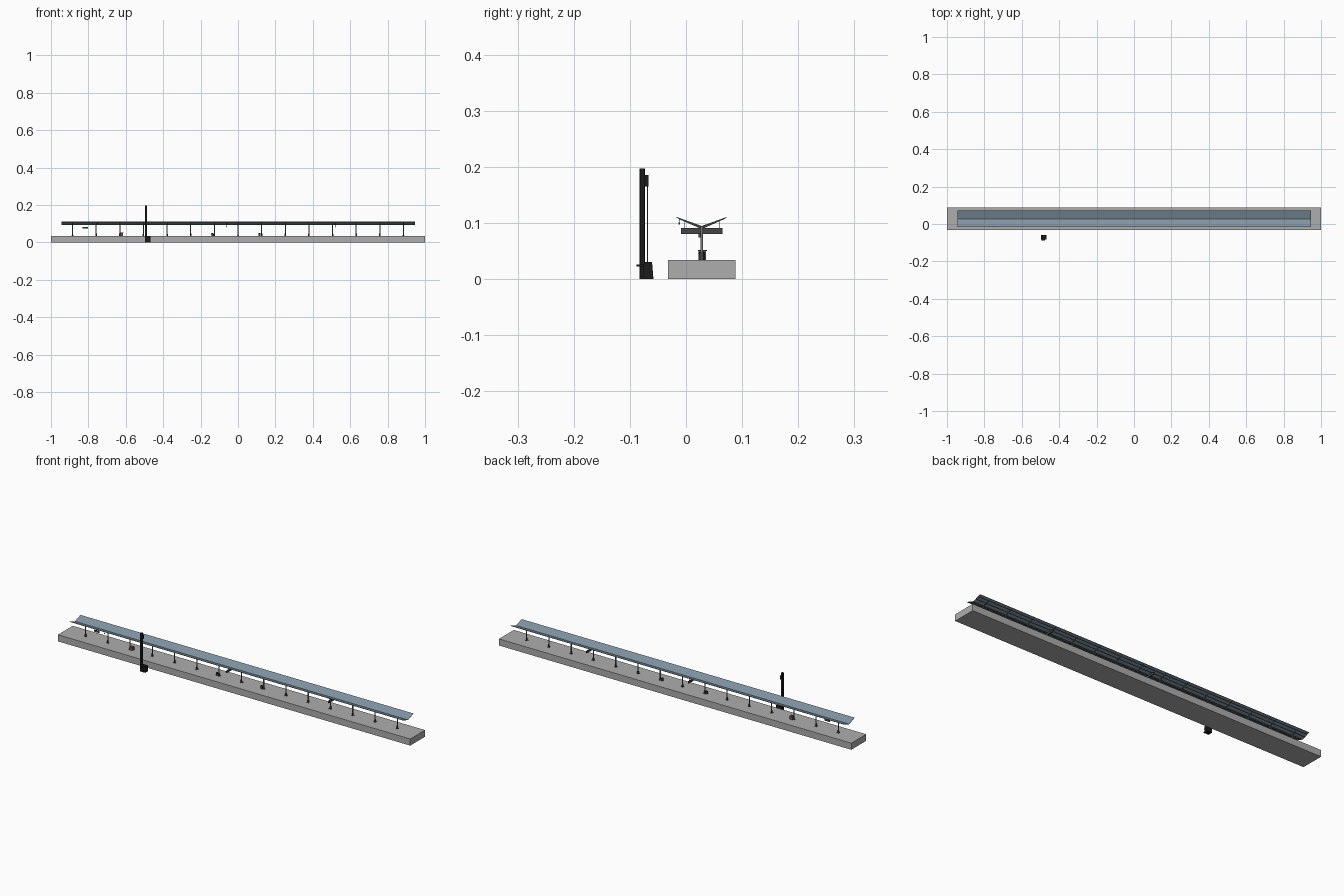
import bpy, bmesh, math
from mathutils import Vector

if "Cube" in bpy.data.objects:
    bpy.data.objects.remove(bpy.data.objects["Cube"])


def mat(name, c):
    m = bpy.data.materials.new(name)
    m.diffuse_color = (*c, 1)
    m.use_nodes = True
    m.node_tree.nodes["Principled BSDF"].inputs["Base Color"].default_value = m.diffuse_color
    return m


SLATE = mat("slate_roof", (0.22, 0.30, 0.36))
BLACK = mat("black_paint", (0.012, 0.012, 0.012))
DARK = mat("dark_metal", (0.06, 0.06, 0.06))
STEEL = mat("steel", (0.2, 0.2, 0.2))
WOOD = mat("brown", (0.16, 0.10, 0.05))
CONC = mat("concrete", (0.42, 0.42, 0.42))


def finish(name, bm, m):
    bmesh.ops.recalc_face_normals(bm, faces=bm.faces)
    me = bpy.data.meshes.new(name)
    bm.to_mesh(me)
    bm.free()
    ob = bpy.data.objects.new(name, me)
    bpy.context.collection.objects.link(ob)
    if m:
        me.materials.append(m)
    return ob


def box(name, x0, x1, y0, y1, z0, z1, m=None):
    bm = bmesh.new()
    bmesh.ops.create_cube(bm, size=1)
    for v in bm.verts:
        v.co = Vector(((x0 + x1) / 2 + v.co.x * (x1 - x0),
                       (y0 + y1) / 2 + v.co.y * (y1 - y0),
                       (z0 + z1) / 2 + v.co.z * (z1 - z0)))
    return finish(name, bm, m)


def prism(name, profile, x0, x1, m=None):
    """Extrude a (y, z) profile along x."""
    bm = bmesh.new()
    f = bm.faces.new([bm.verts.new((x0, y, z)) for y, z in profile])
    r = bmesh.ops.extrude_face_region(bm, geom=[f])
    for v in r["geom"]:
        if isinstance(v, bmesh.types.BMVert):
            v.co.x = x1
    return finish(name, bm, m)


def rod(name, a, b, r, m=None, r2=None, sides=12):
    a, b = Vector(a), Vector(b)
    bm = bmesh.new()
    bmesh.ops.create_cone(bm, cap_ends=True, segments=sides, radius1=r,
                          radius2=r if r2 is None else r2, depth=(b - a).length)
    q = (b - a).to_track_quat('Z', 'Y')
    for v in bm.verts:
        v.co = q @ v.co + (a + b) / 2
    ob = finish(name, bm, m)
    for p in ob.data.polygons:
        p.use_smooth = len(p.vertices) == 4
    return ob


CY = 0.028   # platform centre line
TOP = 0.034  # platform surface

# Platform slab
box("platform", -1, 1, -0.032, 0.088, 0, TOP, CONC)

# Butterfly canopy: thin V-shaped sheet
H, V, E, T = 0.0445, 0.0945, 0.1105, 0.0016
prism("canopy_roof", [(CY - H, E), (CY, V), (CY + H, E),
                      (CY + H, E - T), (CY, V - T), (CY - H, E - T)],
      -0.945, 0.945, SLATE)
# Purlins beneath the roof
for s in (-1, 1):
    for d in (0.016, 0.032):
        y = CY + s * d
        z = V + (E - V) * d / H - T
        box("canopy_purlin", -0.944, 0.944, y - 0.0007, y + 0.0007, z - 0.0012, z + 0.0005, DARK)

# Columns with foot plates and roof arms
for i in range(15):
    x = (i - 7) * 0.1264
    rod("column", (x, CY, TOP), (x, CY, V), 0.0026, STEEL)
    rod("column_foot", (x, CY, TOP), (x, CY, TOP + 0.014), 0.0042, DARK, 0.0034)
    box("column_plate", x - 0.006, x + 0.006, CY - 0.006, CY + 0.006, TOP, TOP + 0.001, DARK)
    for s in (-1, 1):
        prism("roof_arm", [(CY, V - T), (CY + s * 0.042, E - T - 0.0006),
                           (CY + s * 0.042, E - T - 0.0014), (CY, V - T - 0.004)],
              x - 0.0015, x + 0.0015, DARK)

# Hanging signs set across the platform
for x in (-0.06, 0.52):
    box("hanging_sign", x - 0.0025, x + 0.0025, -0.009, 0.065, 0.080, 0.091, DARK)
    for y in (-0.003, 0.059):
        rod("sign_hanger", (x, y, 0.0905), (x, y, 0.1055), 0.0006, DARK, sides=8)

# Display board set along the platform
box("display_board", -0.832, -0.803, CY - 0.006, CY - 0.002, 0.074, 0.083, DARK)
for x in (-0.828, -0.807):
    rod("display_hanger", (x, CY - 0.004, 0.082), (x, CY - 0.004, 0.095), 0.0006, DARK, sides=8)

# Small camera under the canopy edge
rod("camera_stem", (-0.75, -0.012, 0.101), (-0.75, -0.012, 0.109), 0.0005, DARK, sides=8)
box("camera", -0.752, -0.748, -0.0135, -0.0105, 0.097, 0.101, DARK)

# Cabinet and litter bins
box("cabinet", -0.629, -0.614, CY - 0.006, CY + 0.008, TOP, 0.050, WOOD)
box("cabinet_lid", -0.630, -0.613, CY - 0.007, CY + 0.009, 0.050, 0.0515, DARK)
for x in (-0.137, 0.115):
    rod("litter_bin", (x, CY, TOP), (x, CY, 0.046), 0.0055, DARK, 0.0062, 16)
    rod("bin_lid", (x, CY, 0.046), (x, CY, 0.049), 0.0062, BLACK, 0.004, 16)

# Trackside mast of H section
X0, X1 = -0.497, -0.487
for y in (-0.083, -0.0748):
    box("mast_flange", X0, X1, y, y + 0.0018, 0, 0.197, BLACK)
box("mast_web", -0.4935, -0.4905, -0.0815, -0.0745, 0, 0.197, BLACK)
box("mast_head", -0.497, -0.487, -0.0735, -0.0665, 0.165, 0.185, BLACK)
rod("mast_rod", (-0.492, -0.069, 0.028), (-0.492, -0.069, 0.166), 0.0009, STEEL)
# Base housing flaring toward the front, plus rear bracket
prism("mast_base", [(-0.083, 0), (-0.058, 0), (-0.0605, 0.030), (-0.076, 0.030), (-0.076, 0.004), (-0.083, 0.004)],
      -0.497, -0.469, BLACK)
box("mast_bracket", -0.495, -0.475, -0.088, -0.075, 0.0225, 0.0255, BLACK)
